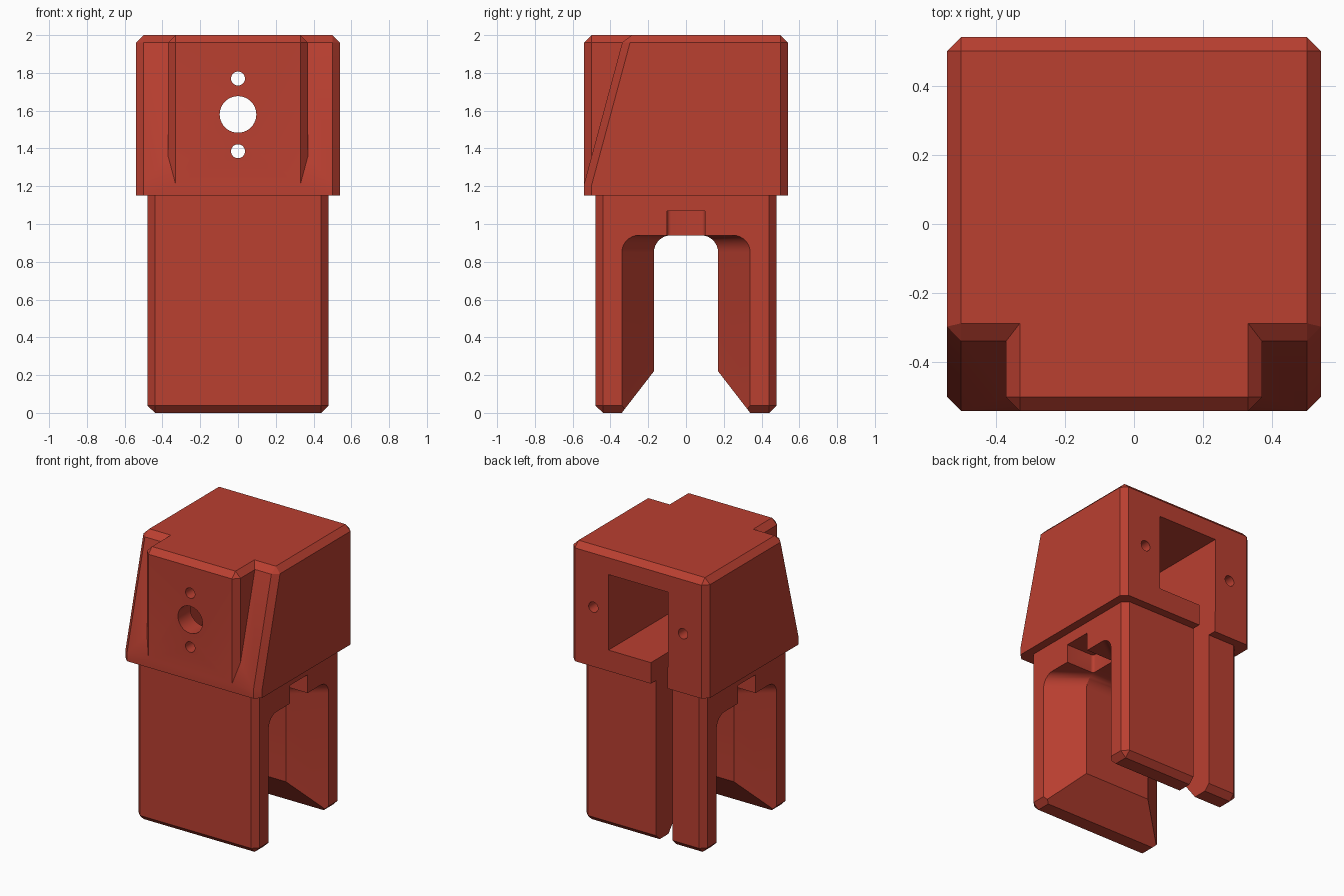
import bpy, bmesh, math

if "Cube" in bpy.data.objects:
    bpy.data.objects.remove(bpy.data.objects["Cube"])

red = bpy.data.materials.new("brick red")
red.diffuse_color = (0.49, 0.05, 0.03, 1)
red.use_nodes = True
red.node_tree.nodes["Principled BSDF"].inputs["Base Color"].default_value = red.diffuse_color


def finish(name, bm):
    bmesh.ops.recalc_face_normals(bm, faces=bm.faces[:])
    me = bpy.data.meshes.new(name)
    bm.to_mesh(me)
    bm.free()
    me.materials.append(red)
    ob = bpy.data.objects.new(name, me)
    bpy.context.collection.objects.link(ob)
    return ob


def loft(name, rings, bevel=0, rule=None, segments=1):
    """Skin matching rings of points, cap the ends, bevel edges picked by rule."""
    bm = bmesh.new()
    rows = [[bm.verts.new(p) for p in ring] for ring in rings]
    n = len(rows[0])
    for a, b in zip(rows, rows[1:]):
        for i in range(n):
            j = (i + 1) % n
            bm.faces.new((a[i], a[j], b[j], b[i]))
    bm.faces.new(rows[0])
    bm.faces.new(rows[-1])
    bmesh.ops.recalc_face_normals(bm, faces=bm.faces[:])
    if rule:
        edges = [e for e in bm.edges if rule(e.verts[0].co, e.verts[1].co)]
        bmesh.ops.bevel(bm, geom=edges, offset=bevel, offset_type='OFFSET',
                        segments=segments, profile=0.5, affect='EDGES')
    return finish(name, bm)


def prism(name, profile, x0, x1, **kw):
    """Extrude a (y, z) profile along x."""
    return loft(name, [[(x, y, z) for y, z in profile] for x in (x0, x1)], **kw)


def box(name, x0, x1, y0, y1, z0, z1, **kw):
    return prism(name, [(y0, z0), (y1, z0), (y1, z1), (y0, z1)], x0, x1, **kw)


def hole(name, x, z, r, y0, y1):
    """Round cutter along y."""
    ang = [2 * math.pi * i / 40 for i in range(40)]
    return loft(name, [[(x + r * math.cos(a), y, z + r * math.sin(a)) for a in ang]
                       for y in (y0, y1)])


def combine(target, other, op):
    mod = target.modifiers.new(op, 'BOOLEAN')
    mod.operation = op
    mod.solver = 'EXACT'
    mod.object = other
    bpy.context.view_layer.objects.active = target
    bpy.ops.object.modifier_apply(modifier=mod.name)
    bpy.data.objects.remove(other, do_unlink=True)


# Head with sloping front; all edges chamfered except the bottom and the front crease
def head_edges(a, b):
    on_bottom = a.z < 1.16 and b.z < 1.16
    crease = abs(a.z - 1.21) < 0.01 and abs(b.z - 1.21) < 0.01
    return not on_bottom and not crease


housing = prism("housing", [(-.54, 1.15), (.54, 1.15), (.54, 2), (-.327, 2), (-.54, 1.21)],
                -.54, .54, bevel=.04, rule=head_edges)

# Upright block in the middle of the front
combine(housing, box("front_block", -.37, .37, -.54, .3, 1.15, 2, bevel=.04,
                     rule=lambda a, b: a.y < -.5 and b.y < -.5 and max(a.z, b.z) > 1.9
                     or min(a.z, b.z) > 1.9 and a.y != b.y), 'UNION')

# Lower body, chamfered on the uprights and the bottom
combine(housing, box("lower_body", -.48, .48, -.48, .48, 0, 1.2, bevel=.04,
                     rule=lambda a, b: min(a.z, b.z) < .1), 'UNION')


# Arched opening between the legs, flaring out to both sides
def arch(x, w, r=.09, top=.94):
    half = [(w, -.1)] + [(w - r + r * math.cos(t), top - r + r * math.sin(t))
                         for t in [math.pi / 2 * i / 8 for i in range(9)]]
    return [(x, y, z) for y, z in half] + [(x, -y, z) for y, z in reversed(half)]


cutters = [
    loft("arch_cut", [arch(-.5, .355), arch(-.26, .17), arch(.26, .17), arch(.5, .355)]),
    # Lead-in slope at the foot of the legs
    prism("foot_cut", [(-.371, -.04), (.371, -.04), (.17, .22), (-.17, .22)], -.6, .6),
    # Rear window pocket and the wire slot below it
    box("window_cut", -.235, .235, -.40, .7, 1.30, 1.84),
    box("slot_cut", -.23, -.10, .12, .7, -.1, 1.4),
    # Front holes: one large between two small
    hole("main_hole_cut", 0, 1.58, .097, -.7, -.3),
    hole("upper_hole_cut", 0, 1.77, .037, -.7, -.3),
    hole("lower_hole_cut", 0, 1.385, .037, -.7, -.3),
]
for s in (-1, 1):
    # Rear screw holes
    cutters.append(hole("screw_cut", s * .355, 1.575, .037, .25, .7))
    # Recess above the arch with rounded inner corners
    cutters.append(box("recess_cut", *sorted((s * .26, s * .6)), -.1, .1, .9, 1.07,
                       bevel=.02, segments=4,
                       rule=lambda a, b: abs(a.x) < .3 and abs(b.x) < .3 and a.z != b.z))
for c in cutters:
    combine(housing, c, 'DIFFERENCE')

# Smooth the rounded parts, keep the edges sharp
bpy.ops.object.select_all(action='DESELECT')
housing.select_set(True)
bpy.context.view_layer.objects.active = housing
bpy.ops.object.shade_smooth_by_angle(angle=math.radians(25))
